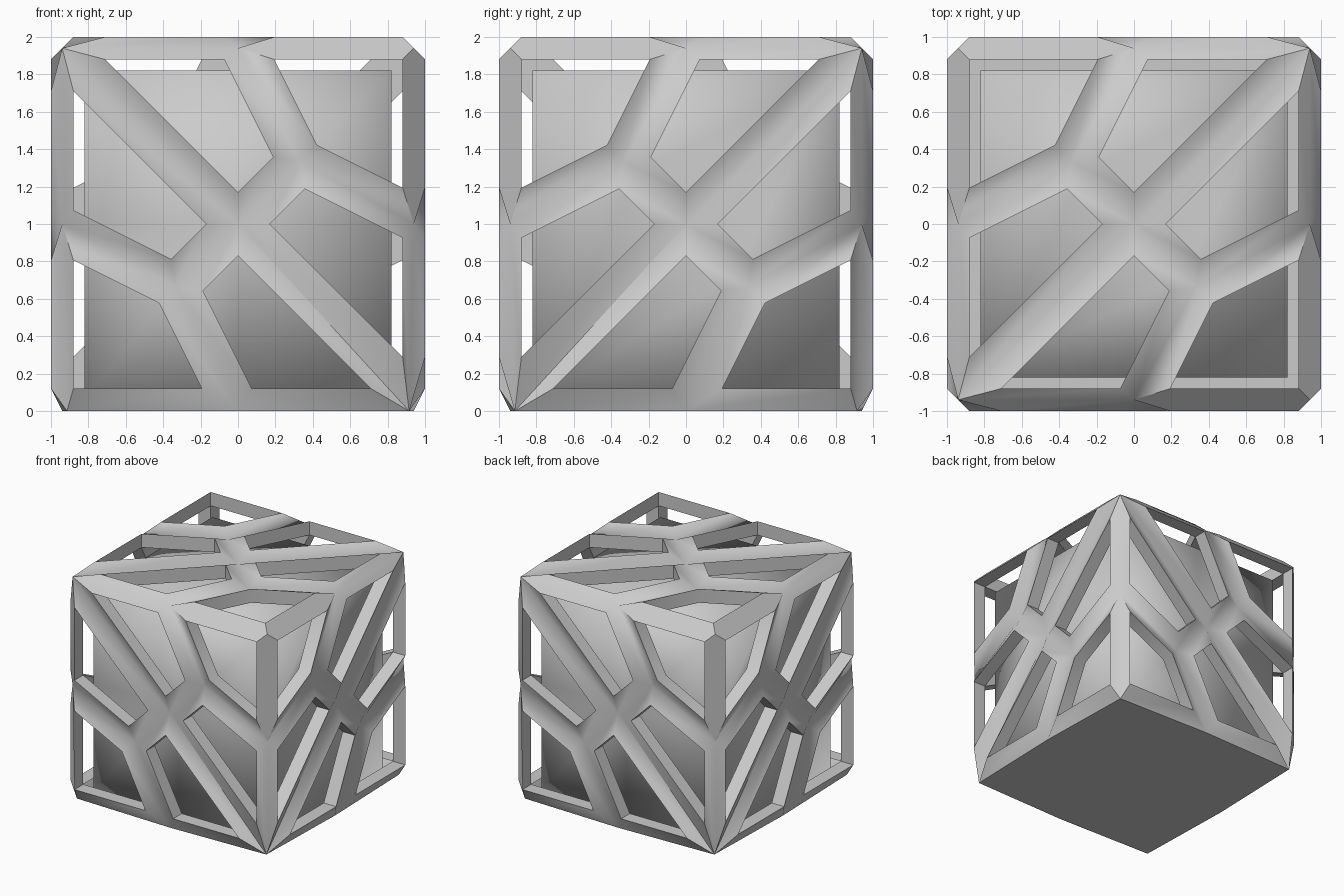
import bpy, bmesh, math
from mathutils import Vector

if "Cube" in bpy.data.objects:
    bpy.data.objects.remove(bpy.data.objects["Cube"])

W = 0.12       # half width of a strut, also the depth of the shell
CORE = 0.82    # half size of the inner block
T = 1 / 3

# One side of the cube split into six quads (u, v in -1..1)
HALF = [
    [(-1, 1), (0, 1), (T, T), (0, 0)],
    [(0, 1), (1, 1), (1, 0), (T, T)],
    [(T, T), (1, 0), (1, -1), (0, 0)],
]
QUADS = HALF + [[(-u, -v) for u, v in q] for q in HALF]

# (u axis, v axis, normal) of front, back, right, left, top
X, Y, Z = Vector((1, 0, 0)), Vector((0, 1, 0)), Vector((0, 0, 1))
SIDES = [(X, Z, -Y), (-X, Z, Y), (-Y, Z, X), (Y, Z, -X), (-X, Y, Z)]


def inset(poly, d):
    """Clockwise polygon moved inward by d."""
    out = []
    n = len(poly)
    for i in range(n):
        p = Vector(poly[i])
        a = (p - Vector(poly[i - 1])).normalized()
        b = (Vector(poly[(i + 1) % n]) - p).normalized()
        na, nb = Vector((a.y, -a.x)), Vector((b.y, -b.x))
        out.append(p + (na + nb) * d / (1 + na.dot(nb)))
    return out


def on_edge(c):
    return sum(abs(k) > 0.99 for k in c)


def ridge(c):
    """Strut centre line, sunk slightly so the cube edges read as chamfers."""
    s = [math.copysign(0.94, k) if abs(k) > 0.99 else k for k in c]
    if c.z < -0.99:
        s[2] = -1
        if on_edge(c) == 3:
            s[0], s[1] = (math.copysign(0.915, k) for k in c[:2])
    return Vector(s)


def under(c):
    """Inner side of the strut centre line."""
    return Vector([math.copysign(1 - W, k) if abs(k) > 0.99 else k for k in c])


class Builder:
    def __init__(self):
        self.bm = bmesh.new()
        self.cache = {}

    def vert(self, c):
        key = tuple(round(k, 4) + 0.0 for k in c)
        if key not in self.cache:
            self.cache[key] = self.bm.verts.new((c[0], c[1], c[2] + 1))
        return self.cache[key]

    def face(self, pts):
        verts = list(dict.fromkeys(self.vert(p) for p in pts))
        if len(verts) > 2 and not self.bm.faces.get(verts):
            self.bm.faces.new(verts)

    def finish(self, name):
        me = bpy.data.meshes.new(name)
        self.bm.to_mesh(me)
        self.bm.free()
        ob = bpy.data.objects.new(name, me)
        bpy.context.collection.objects.link(ob)
        return ob


# bottom outline: corners and edge midpoints
BASE = [Vector((x, y, -1)) for x, y in
        [(-1, -1), (-1, 0), (-1, 1), (0, 1), (1, 1), (1, 0), (1, -1), (0, -1)]]

frame, core = Builder(), Builder()
for U, V, N in SIDES:
    # quads run clockwise in (u, v)
    flip = U.cross(V).dot(N) > 0

    def put(b, pts):
        b.face(pts[::-1] if flip else pts)

    for q in QUADS:
        cell = [U * u + V * v + N for u, v in q]
        rim = [U * p.x + V * p.y + N for p in inset(q, W)]
        low = [p - N * W for p in rim]
        for i in range(4):
            j = (i + 1) % 4
            # strut top and hole wall
            put(frame, [ridge(cell[i]), ridge(cell[j]), rim[j], rim[i]])
            put(frame, [rim[i], rim[j], low[j], low[i]])
            # strut underside (cube edges close at the hole walls)
            if on_edge(cell[i]) < 2 or on_edge(cell[j]) < 2:
                put(frame, [low[i], low[j], under(cell[j]), under(cell[i])])
        # inner block panel, reaching down to the base
        put(core, [Vector((c.x * CORE, c.y * CORE,
                           -0.94 if c.z < -0.99 else c.z * CORE)) for c in cell])

# flat bottom plates
frame.face([ridge(c) for c in BASE])
core.face([(c.x * CORE, c.y * CORE, -0.94) for c in BASE])

for b, name, angle in ((frame, "strut_frame", 55), (core, "inner_block", 100)):
    ob = b.finish(name)
    bpy.ops.object.select_all(action='DESELECT')
    ob.select_set(True)
    bpy.context.view_layer.objects.active = ob
    bpy.ops.object.shade_smooth_by_angle(angle=math.radians(angle))
